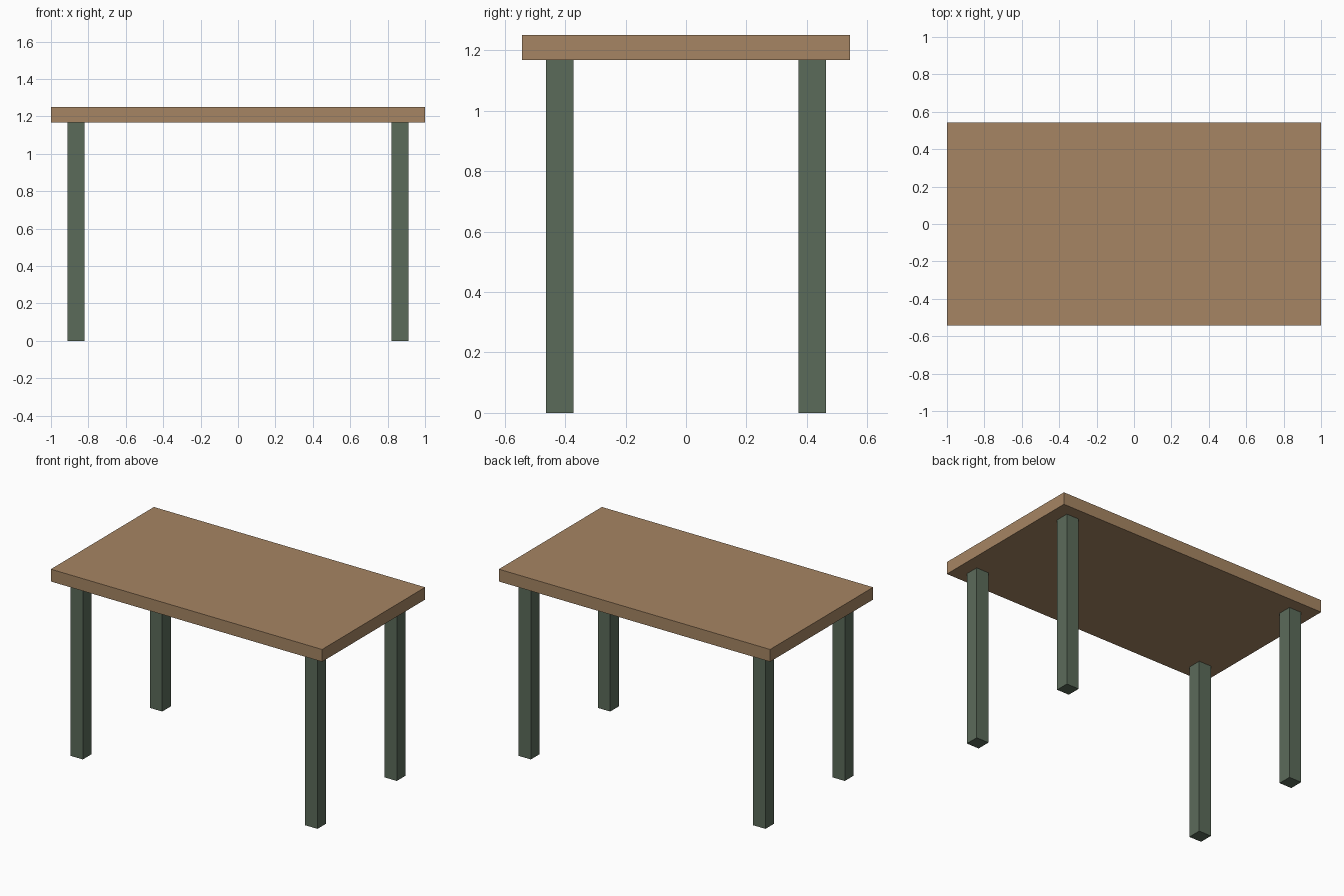
import bpy

if "Cube" in bpy.data.objects:
    bpy.data.objects.remove(bpy.data.objects["Cube"])


def material(name, colour):
    mat = bpy.data.materials.new(name)
    mat.diffuse_color = (*colour, 1.0)
    mat.use_nodes = True
    mat.node_tree.nodes["Principled BSDF"].inputs["Base Color"].default_value = mat.diffuse_color
    return mat


def box(name, centre, size, mat):
    bpy.ops.mesh.primitive_cube_add(size=1, location=centre)
    obj = bpy.context.object
    obj.name = name
    obj.scale = size
    bpy.ops.object.transform_apply(location=False, rotation=False, scale=True)
    obj.data.materials.append(mat)
    return obj


wood = material("wood", (0.38, 0.235, 0.125))
green_paint = material("green_paint", (0.105, 0.147, 0.102))

TOP_Z, UNDERSIDE_Z = 1.25, 1.168
LEG_X, LEG_Y, LEG_WIDTH = 0.865, 0.418, 0.091

# Table top slab
box("table_top", (0, 0, (TOP_Z + UNDERSIDE_Z) / 2),
    (2.0, 1.085, TOP_Z - UNDERSIDE_Z), wood)

# Four square legs, inset from the corners
for depth, sy in (("front", -1), ("back", 1)):
    for side, sx in (("left", -1), ("right", 1)):
        box(f"{depth}_{side}_leg", (sx * LEG_X, sy * LEG_Y, UNDERSIDE_Z / 2),
            (LEG_WIDTH, LEG_WIDTH, UNDERSIDE_Z), green_paint)
